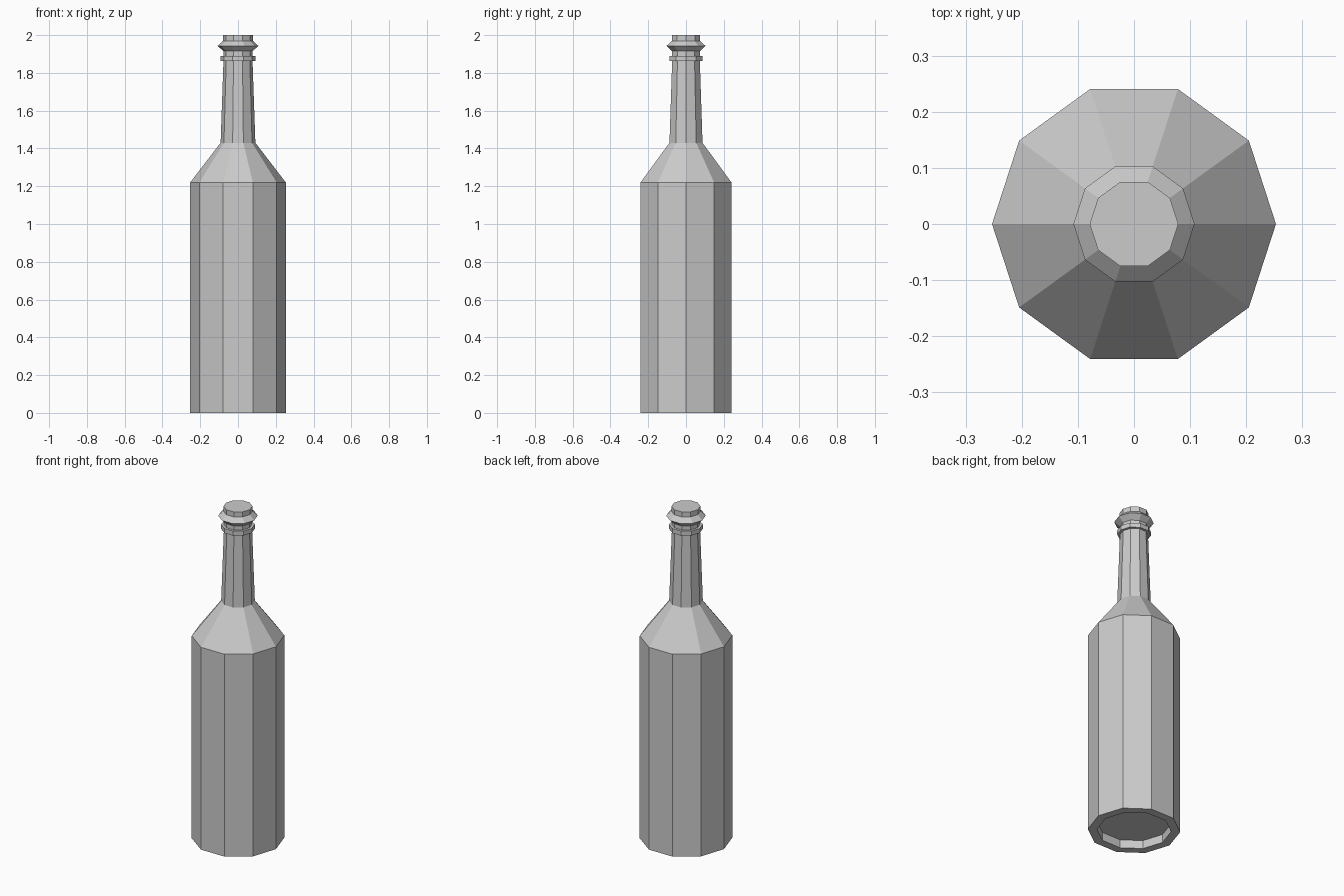
import bpy, bmesh
from math import cos, sin, pi

if "Cube" in bpy.data.objects:
    bpy.data.objects.remove(bpy.data.objects["Cube"])

SIDES = 10


def lathe(name, profile):
    """Revolve (radius, height) points into a closed, flat-shaded solid."""
    bm = bmesh.new()
    rings = [[bm.verts.new((r * cos(2 * pi * i / SIDES), r * sin(2 * pi * i / SIDES), z))
              for i in range(SIDES)] for r, z in profile]
    for a, b in zip(rings, rings[1:]):
        for i in range(SIDES):
            j = (i + 1) % SIDES
            bm.faces.new((a[i], a[j], b[j], b[i]))
    bm.faces.new(rings[0][::-1])
    bm.faces.new(rings[-1])
    bmesh.ops.recalc_face_normals(bm, faces=bm.faces)
    mesh = bpy.data.meshes.new(name)
    bm.to_mesh(mesh)
    bm.free()
    obj = bpy.data.objects.new(name, mesh)
    bpy.context.collection.objects.link(obj)
    return obj


# Recessed base, body, shoulder, tapered neck, collar, flared lip and stopper top
lathe("bottle", [
    (0.203, 0.05), (0.203, 0.0),
    (0.253, 0.0), (0.253, 1.22),
    (0.092, 1.43), (0.077, 1.863),
    (0.092, 1.863), (0.092, 1.89),
    (0.077, 1.89), (0.077, 1.915),
    (0.108, 1.943), (0.079, 1.97),
    (0.079, 2.0),
])
